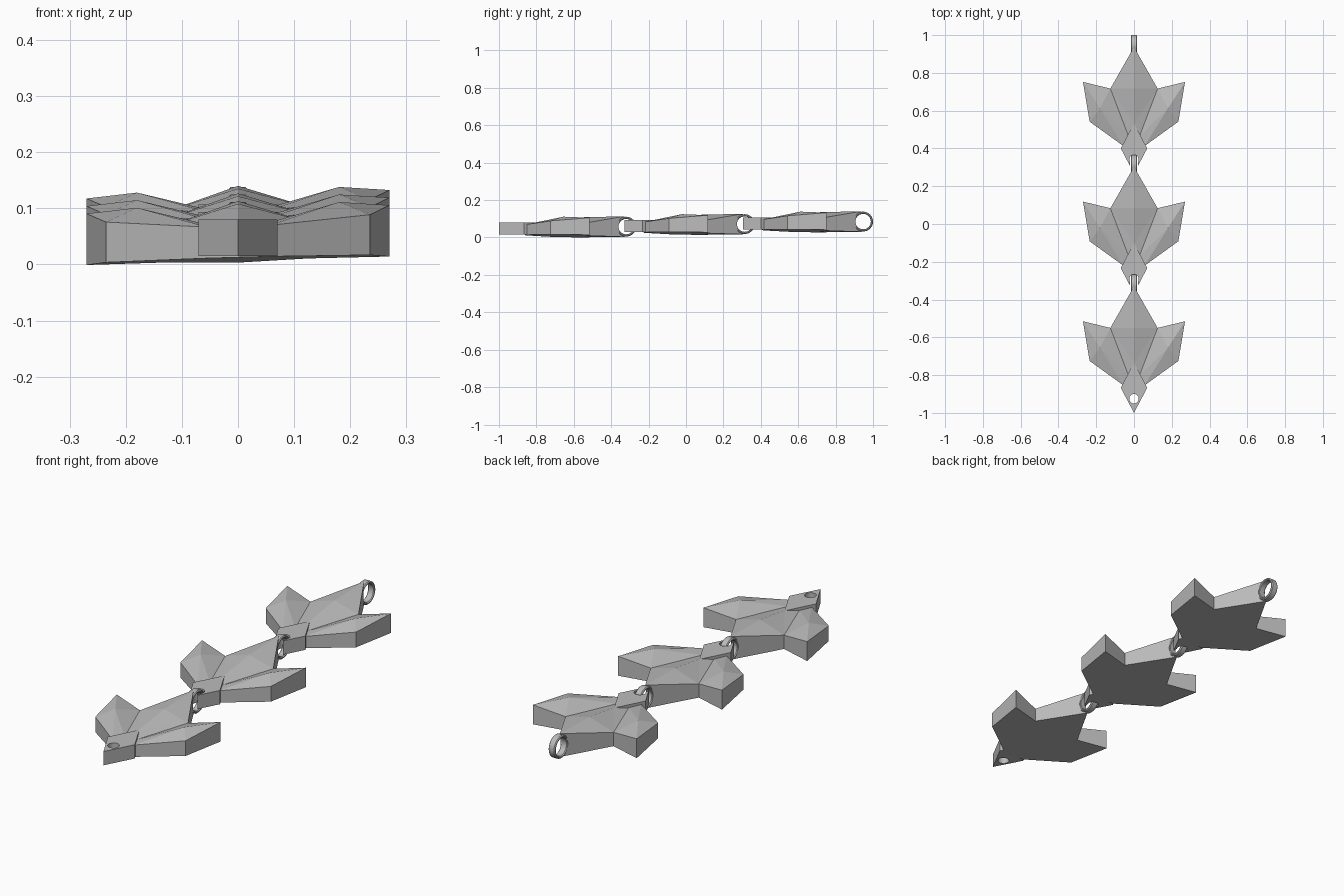
import bpy, bmesh, math
from mathutils import Matrix, Vector

cube = bpy.data.objects.get("Cube")
if cube:
    bpy.data.objects.remove(cube, do_unlink=True)

grey = bpy.data.materials.new("plain_grey")
grey.use_nodes = True
COLOUR = (0.5, 0.5, 0.5, 1)
grey.diffuse_color = COLOUR
grey.node_tree.nodes["Principled BSDF"].inputs["Base Color"].default_value = COLOUR

PITCH, RISE = 0.6335, 0.0135     # spacing from link to link
RING_Y, RING_Z = -0.32, 0.058
HOLE_Y = -0.925


def finish(name, bm, offset):
    """Turn a bmesh into a grey object moved to its link."""
    bmesh.ops.remove_doubles(bm, verts=bm.verts, dist=1e-5)
    bmesh.ops.recalc_face_normals(bm, faces=bm.faces)
    bmesh.ops.translate(bm, verts=bm.verts, vec=offset)
    mesh = bpy.data.meshes.new(name)
    bm.to_mesh(mesh)
    bm.free()
    mesh.materials.append(grey)
    obj = bpy.data.objects.new(name, mesh)
    bpy.context.collection.objects.link(obj)
    return obj


def cut(target, cutter):
    """Subtract the cutter, then discard it."""
    cutter.hide_render = True
    mod = target.modifiers.new("cut", "BOOLEAN")
    mod.operation, mod.solver, mod.object = "DIFFERENCE", "EXACT", cutter
    bpy.context.view_layer.objects.active = target
    bpy.ops.object.modifier_apply(modifier=mod.name)
    bpy.data.objects.remove(cutter, do_unlink=True)


def drill(radius, depth, matrix, offset):
    bm = bmesh.new()
    bmesh.ops.create_cone(bm, cap_ends=True, segments=32, radius1=radius,
                          radius2=radius, depth=depth, matrix=matrix)
    return finish("drill_cutter", bm, offset)


def underside(x, y):
    return 0.0065 - 0.018 * (y + 0.515)


# Half of the leaf's faceted top: the outline, then the inner points
POINTS = {
    "front": (0, -0.86, 0.066), "root": (0.055, -0.855, 0.068),
    "outer": (0.235, -0.725, 0.082), "tip": (0.27, -0.515, 0.098),
    "notch": (0.125, -0.55, 0.072), "back": (0, -0.33, 0.113),
    "apex": (0.18, -0.655, 0.106), "crest": (0, -0.55, 0.108),
    "brow": (0, -0.735, 0.081), "valley": (0.03, -0.8, 0.066),
}
OUTLINE = ["front", "root", "outer", "tip", "notch", "back"]
FACETS = ["root outer apex", "outer tip apex", "tip notch apex",
          "notch valley apex", "valley root apex", "notch back crest",
          "notch crest brow", "notch brow valley", "valley brow front",
          "valley front root"]


def make_leaf(name, offset):
    bm = bmesh.new()
    for side in (1, -1):
        top, low = {}, {}
        for key, (x, y, z) in POINTS.items():
            roll = 0.028 * x * side
            top[key] = bm.verts.new((x * side, y, z + roll))
            if key in OUTLINE:
                low[key] = bm.verts.new((x * side, y, underside(x, y) + roll))
        for facet in FACETS:
            bm.faces.new([top[k] for k in facet.split()])
        for a, b in zip(OUTLINE, OUTLINE[1:]):
            bm.faces.new((top[a], top[b], low[b], low[a]))
        bm.faces.new([low[k] for k in OUTLINE])
    return finish(name, bm, offset)


def make_lug(name, offset):
    """Upright-sided diamond at the front of a link."""
    bm = bmesh.new()
    corners = [(0, -1), (0.07, -0.867), (0, -0.733), (-0.07, -0.867)]
    base = bm.faces.new([bm.verts.new((x, y, 0.015)) for x, y in corners])
    new = bmesh.ops.extrude_face_region(bm, geom=[base])["geom"]
    bmesh.ops.translate(bm, verts=[v for v in new if isinstance(v, bmesh.types.BMVert)],
                        vec=(0, 0, 0.065))
    return finish(name, bm, offset)


def make_ring(name, offset):
    """Flat band with bevelled rims, standing upright across the back tip."""
    bm = bmesh.new()
    outer, inner, half, rim = 0.053, 0.041, 0.017, 0.004
    profile = [(half - rim, outer), (half, outer - rim), (half, inner + rim),
               (half - rim, inner)]
    profile += [(-x, r) for x, r in reversed(profile)]
    verts = [bm.verts.new((x, 0, r)) for x, r in profile]
    edges = [bm.edges.new((verts[i - 1], verts[i])) for i in range(len(verts))]
    bmesh.ops.spin(bm, geom=verts + edges, cent=(0, 0, 0), axis=(1, 0, 0),
                   angle=math.tau, steps=40)
    ring = finish(name, bm, offset + Vector((0, RING_Y, RING_Z)))
    bpy.ops.object.select_all(action="DESELECT")
    ring.select_set(True)
    bpy.context.view_layer.objects.active = ring
    bpy.ops.object.shade_smooth_by_angle(angle=math.radians(30))


for i, label in enumerate(("front", "middle", "back")):
    offset = Vector((0, PITCH * i, RISE * i))

    # Leaf with its back tip opened for the ring
    leaf = make_leaf(label + "_leaf", offset)
    across = Matrix.Translation((0, RING_Y, RING_Z)) @ Matrix.Rotation(math.pi / 2, 4, "Y")
    cut(leaf, drill(0.043, 0.2, across, offset))

    # Lug with its hole; linked lugs are slotted open to the front
    lug = make_lug(label + "_lug", offset)
    cut(lug, drill(0.025, 0.3, Matrix.Translation((0, HOLE_Y, 0.05)), offset))
    if i:
        bm = bmesh.new()
        place = Matrix.Translation((0, HOLE_Y - 0.1, 0.05)) @ Matrix.Diagonal((0.04, 0.2, 0.3, 1))
        bmesh.ops.create_cube(bm, size=1, matrix=place)
        cut(lug, finish("slot_cutter", bm, offset))

    make_ring(label + "_ring", offset)
